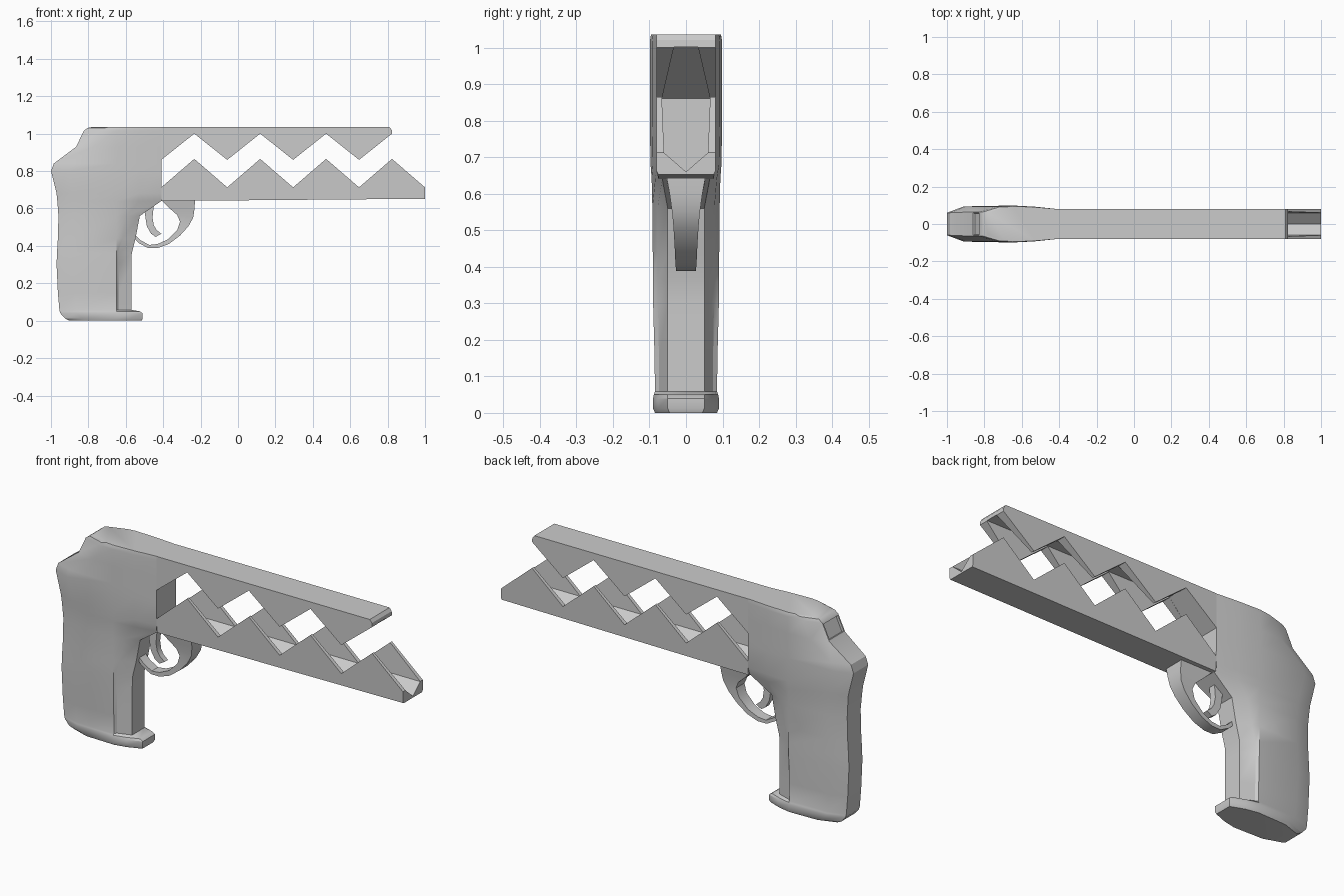
import bpy, bmesh, math

if "Cube" in bpy.data.objects:
    bpy.data.objects.remove(bpy.data.objects["Cube"])


def make(name, bm):
    bmesh.ops.recalc_face_normals(bm, faces=bm.faces[:])
    me = bpy.data.meshes.new(name)
    bm.to_mesh(me)
    bm.free()
    ob = bpy.data.objects.new(name, me)
    bpy.context.collection.objects.link(ob)
    return ob


def loft(rings):
    bm = bmesh.new()
    vs = [[bm.verts.new(p) for p in r] for r in rings]
    n = len(rings[0])
    for a, b in zip(vs, vs[1:]):
        for i in range(n):
            j = (i + 1) % n
            bm.faces.new((a[i], a[j], b[j], b[i]))
    bm.faces.new(vs[0])
    bm.faces.new(vs[-1])
    return bm


def smooth(ob, angle=30):
    bpy.ops.object.select_all(action='DESELECT')
    ob.select_set(True)
    bpy.context.view_layer.objects.active = ob
    bpy.ops.object.shade_smooth_by_angle(angle=math.radians(angle))


# Grip and receiver: horizontal sections (z, back x, front x, half widths: back, side, front)
F = -0.41
sections = [
    (0.0, -0.90, -0.515, .050, .085, .045), (0.012, -0.925, -0.51, .055, .09, .05),
    (0.04, -0.95, -0.51, .055, .09, .05), (0.05, -0.953, -0.525, .055, .088, .05),
    (0.058, -0.955, -0.57, .055, .085, .05), (0.15, -0.963, -0.57, .055, .086, .05),
    (0.30, -0.97, -0.57, .055, .09, .05), (0.36, -0.968, -0.568, .055, .09, .05),
    (0.44, -0.963, -0.548, .055, .091, .05), (0.56, -0.96, -0.525, .055, .092, .05),
    (0.64, -0.966, F, .058, .094, .065), (0.68, -0.97, F, .06, .097, .078),
    (0.80, -1.00, F, .06, .099, .08), (0.84, -0.985, F, .06, .099, .08),
    (0.93, -0.865, F, .065, .099, .08), (1.015, -0.825, F, .065, .099, .08),
    (1.03, -0.805, F, .065, .097, .08), (1.036, -0.78, F, .06, .095, .08)]
rings = []
for z, xb, xf, yb, w, yf in sections:
    half = [(xb, yb), (xb + 0.09, w * 0.95), (-0.65, w), (min(xf - 0.07, -0.53), (w * 2 + yf) / 3), (xf, yf)]
    rings.append([(x, -y, z) for x, y in half] + [(x, y, z) for x, y in reversed(half)])
bm = loft(rings)
# small sunken panel on the sloped back
bm.normal_update()
bmesh.ops.recalc_face_normals(bm, faces=bm.faces[:])
panel = [f for f in bm.faces if 0.96 < f.calc_center_median().z < 0.99
         and f.calc_center_median().x < -0.83]
bmesh.ops.inset_region(bm, faces=panel, thickness=0.01)
bmesh.ops.inset_region(bm, faces=panel, thickness=0.001, depth=-0.012)
smooth(make("grip_and_receiver", bm))

# Long cavity shared by both rails, with a sloped upper back end
half = [(0.0, .66, -.45), (.06, .712, -.45), (.066, .86, -.41), (.033, 1.002, -.2325)]
ring = half + [(-y, z, x) for y, z, x in reversed(half[1:])]
bm = bmesh.new()
back = [bm.verts.new((x, y, z)) for y, z, x in ring]
front = [bm.verts.new((1.1, y, z)) for y, z, x in ring]
n = len(ring)
for i in range(n):
    j = (i + 1) % n
    bm.faces.new((back[i], back[j], front[j], front[i]))
bm.faces.new(front)
bm.faces.new((back[0], back[1], back[6]))
bm.faces.new((back[1], back[2], back[5], back[6]))
bm.faces.new((back[2], back[3], back[4], back[5]))
cavity = make("cavity_cutter", bm)
cavity.hide_render = True


# Toothed rails: side profiles extruded across y, hollowed by the cavity
def rail(name, profile, w=0.081):
    ob = make(name, loft([[(x, y, z) for x, z in profile] for y in (-w, w)]))
    if name == "lower_rail":
        for v in ob.data.vertices:      # narrow bottom edge
            if v.co.z < 0.655:
                v.co.y *= 0.93
    mod = ob.modifiers.new("hollow", 'BOOLEAN')
    mod.operation = 'DIFFERENCE'
    mod.solver = 'EXACT'
    mod.object = cavity
    bpy.ops.object.select_all(action='DESELECT')
    ob.select_set(True)
    bpy.context.view_layer.objects.active = ob
    bpy.ops.object.modifier_apply(modifier=mod.name)


P = 0.1762
upper = [(F + P * i, 0.86 if i % 2 == 0 else 1.0) for i in range(8)]
lower = [(F + P * i, 0.713 if i % 2 == 0 else 0.865) for i in range(9)]
rail("upper_rail", upper + [(0.822, 1.02), (0.81, 1.036), (F, 1.036)])
rail("lower_rail", lower + [(1.0, 0.662), (1.0, 0.652), (F, 0.64), (F, 0.664)])
bpy.data.objects.remove(cavity)


# Curved bands: (outer x, z, inner x, z, half width)
def band(name, rows):
    smooth(make(name, loft([[(a, -w, b), (c, -w, d), (c, w, d), (a, w, b)]
                            for a, b, c, d, w in rows])), 35)


band("trigger_guard", [
    (-.23, .655, -.41, .645, .055), (-.232, .60, -.365, .60, .045), (-.24, .55, -.325, .565, .038),
    (-.265, .505, -.31, .53, .034), (-.31, .455, -.325, .485, .031), (-.37, .41, -.375, .435, .029),
    (-.43, .388, -.43, .41, .027), (-.48, .388, -.475, .405, .026),
    (-.53, .415, -.52, .43, .026), (-.56, .445, -.55, .46, .026)])
band("trigger", [
    (-.50, .61, -.45, .62, .018), (-.495, .55, -.457, .55, .017), (-.487, .505, -.45, .51, .016),
    (-.465, .465, -.435, .485, .015), (-.44, .448, -.41, .465, .014)])
